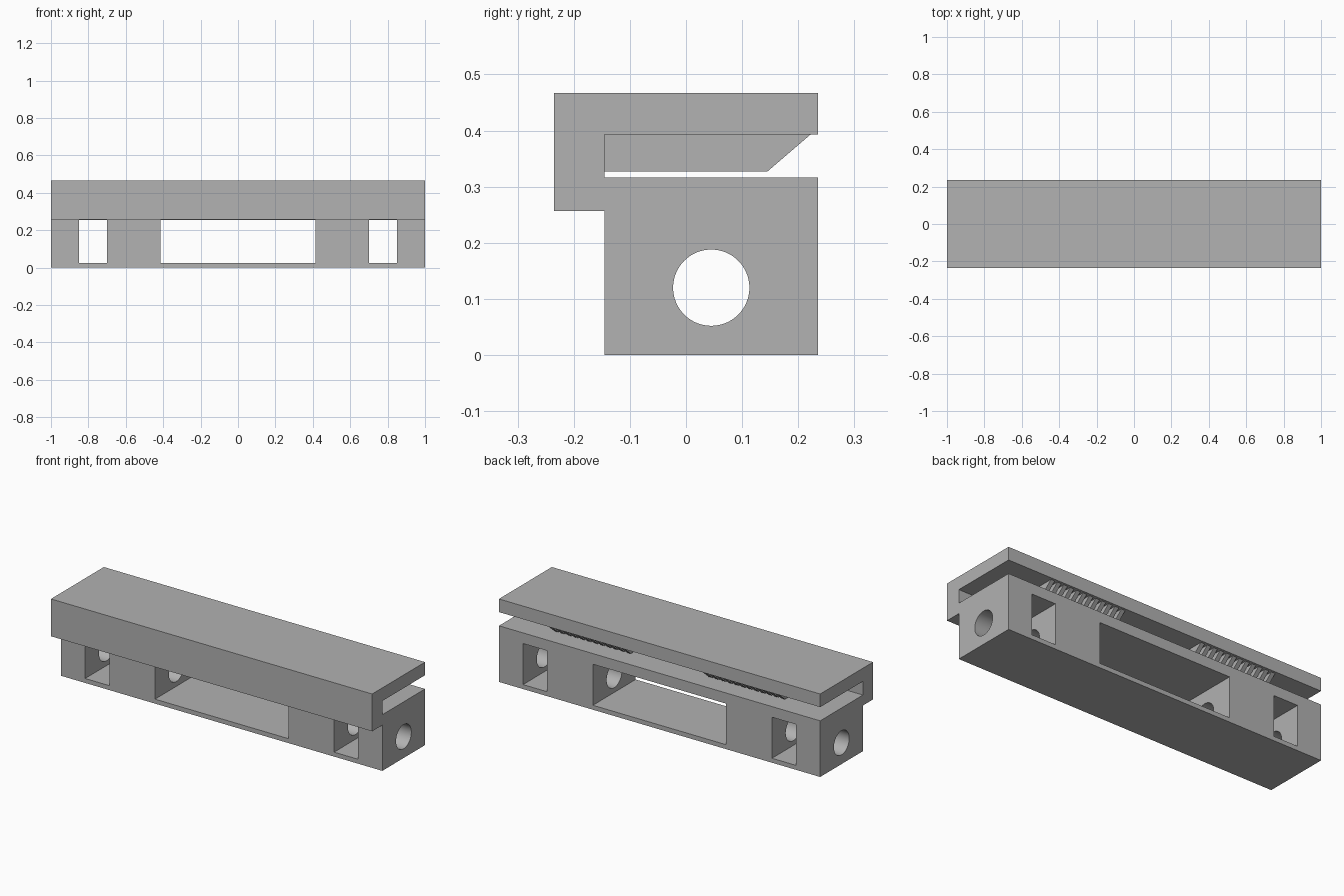
import bpy
import bmesh
import math

if "Cube" in bpy.data.objects:
    bpy.data.objects.remove(bpy.data.objects["Cube"], do_unlink=True)

grey = bpy.data.materials.new("mid_grey")
grey.use_nodes = True
grey.diffuse_color = (0.445, 0.445, 0.445, 1)
grey.node_tree.nodes["Principled BSDF"].inputs["Base Color"].default_value = grey.diffuse_color


def add_object(name, bm):
    bmesh.ops.recalc_face_normals(bm, faces=bm.faces)
    mesh = bpy.data.meshes.new(name)
    bm.to_mesh(mesh)
    bm.free()
    mesh.materials.append(grey)
    obj = bpy.data.objects.new(name, mesh)
    bpy.context.collection.objects.link(obj)
    return obj


def extrude_profile(bm, profile, x0, x1):
    """Sweep a closed (y, z) outline along x."""
    face = bm.faces.new([bm.verts.new((x0, y, z)) for y, z in profile])
    swept = bmesh.ops.extrude_face_region(bm, geom=[face])["geom"]
    verts = [v for v in swept if isinstance(v, bmesh.types.BMVert)]
    bmesh.ops.translate(bm, verts=verts, vec=(x1 - x0, 0, 0))


def rectangle(y0, y1, z0, z1):
    return [(y0, z0), (y1, z0), (y1, z1), (y0, z1)]


def cut(target, cutter):
    cutter.hide_render = True
    mod = target.modifiers.new("cut", "BOOLEAN")
    mod.operation = "DIFFERENCE"
    mod.solver = "EXACT"
    mod.object = cutter
    bpy.context.view_layer.objects.active = target
    bpy.ops.object.modifier_apply(modifier=mod.name)
    bpy.data.objects.remove(cutter, do_unlink=True)


# Body: lower block, front lip and overhanging top plate in one section
FRONT, WALL, BACK = -0.235, -0.145, 0.235
SLOT_FLOOR, SLOT_ROOF = 0.316, 0.393
bm = bmesh.new()
extrude_profile(bm, [
    (WALL, 0), (BACK, 0), (BACK, SLOT_FLOOR), (WALL, SLOT_FLOOR),
    (WALL, SLOT_ROOF), (BACK, SLOT_ROOF), (BACK, 0.467),
    (FRONT, 0.467), (FRONT, 0.257), (WALL, 0.257)], -1, 1)
body = add_object("clamp_body", bm)

# Windows through the block from front to back
bm = bmesh.new()
for x0, x1 in ((-0.85, -0.7), (-0.415, 0.415), (0.7, 0.85)):
    extrude_profile(bm, rectangle(-0.3, 0.3, 0.025, 0.256), x0, x1)
cut(body, add_object("window_cutter", bm))

# Round bore along the whole length
bm = bmesh.new()
circle = [(0.045 + 0.068 * math.cos(a), 0.12 + 0.068 * math.sin(a))
          for a in (math.tau * i / 64 for i in range(64))]
extrude_profile(bm, circle, -1.1, 1.1)
cut(body, add_object("bore_cutter", bm))

# Two rows of bevelled teeth hanging from the slot roof
PITCH, WIDTH, COUNT = 0.041, 0.024, 12
tooth = [(WALL - 0.005, 0.327), (0.145, 0.327), (0.222, SLOT_ROOF),
         (0.222, SLOT_ROOF + 0.005), (WALL - 0.005, SLOT_ROOF + 0.005)]
for side, name in ((1, "left_teeth"), (-1, "right_teeth")):
    bm = bmesh.new()
    for i in range(COUNT):
        x = side * (0.48 + (i - (COUNT - 1) / 2) * PITCH)
        extrude_profile(bm, tooth, x - WIDTH / 2, x + WIDTH / 2)
    add_object(name, bm)

# Smooth bore, crisp edges
bpy.ops.object.select_all(action="DESELECT")
body.select_set(True)
bpy.context.view_layer.objects.active = body
bpy.ops.object.shade_smooth_by_angle(angle=math.radians(30))
